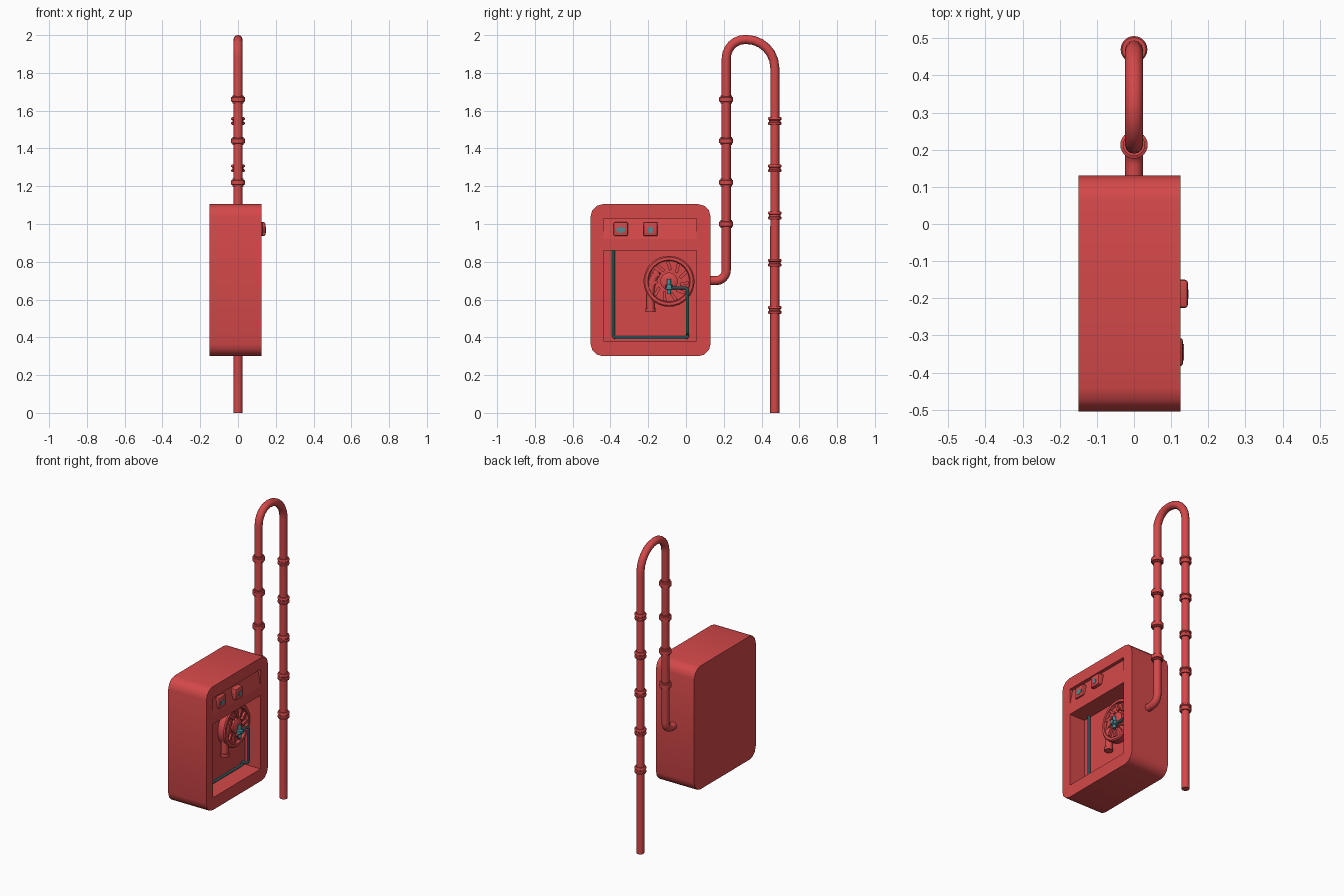
import bpy, bmesh, math
from mathutils import Vector, Matrix
from mathutils.geometry import interpolate_bezier

if "Cube" in bpy.data.objects:
    bpy.data.objects.remove(bpy.data.objects["Cube"])


def material(name, rgb):
    m = bpy.data.materials.new(name)
    m.use_nodes = True
    m.diffuse_color = (*rgb, 1)
    m.node_tree.nodes["Principled BSDF"].inputs["Base Color"].default_value = (*rgb, 1)
    return m


RED = material("red paint", (0.66, 0.065, 0.067))
TEAL = material("teal metal", (0.08, 0.26, 0.30))
AXIS = {"x": Matrix.Rotation(math.pi / 2, 4, "Y"), "z": Matrix.Identity(4)}


def add(name, bm, mat, smooth=True):
    me = bpy.data.meshes.new(name)
    bmesh.ops.recalc_face_normals(bm, faces=bm.faces)
    bm.to_mesh(me)
    bm.free()
    ob = bpy.data.objects.new(name, me)
    bpy.context.collection.objects.link(ob)
    me.materials.append(mat)
    if smooth:
        shade(ob)
    return ob


def select(ob):
    bpy.ops.object.select_all(action="DESELECT")
    ob.select_set(True)
    bpy.context.view_layer.objects.active = ob


def shade(ob):
    select(ob)
    bpy.ops.object.shade_smooth_by_angle(angle=math.radians(40))


def block(name, lo, hi, mat, bevel=0, axis=None, segments=2):
    """Box between two corners; bevels all edges or those along one axis."""
    lo, hi = Vector(lo), Vector(hi)
    bm = bmesh.new()
    bmesh.ops.create_cube(bm, size=1)
    bmesh.ops.scale(bm, vec=hi - lo, verts=bm.verts)
    bmesh.ops.translate(bm, vec=(lo + hi) / 2, verts=bm.verts)
    if bevel:
        edges = [e for e in bm.edges if axis is None
                 or abs((e.verts[0].co - e.verts[1].co)[axis]) > 1e-4]
        bmesh.ops.bevel(bm, geom=edges, offset=bevel, segments=segments,
                        profile=0.5, affect="EDGES")
    return add(name, bm, mat)


def lathe(name, profile, loc, mat, axis="z", sides=24):
    """Turn (radius, height) points about an axis."""
    bm = bmesh.new()
    vs = [bm.verts.new((r, 0, h)) for r, h in profile]
    es = [bm.edges.new(p) for p in zip(vs, vs[1:])]
    bmesh.ops.spin(bm, geom=vs + es, cent=(0, 0, 0), axis=(0, 0, 1),
                   angle=math.tau, steps=sides)
    bmesh.ops.remove_doubles(bm, verts=bm.verts, dist=1e-5)
    bm.transform(Matrix.Translation(loc) @ AXIS[axis])
    return add(name, bm, mat)


def pipe(name, points, radius, bends, mat, res=4):
    """Round tube through points, each inner corner rounded by its bend size."""
    pts = [Vector(p) for p in points]
    path = [pts[0]]
    for a, c, b, r in zip(pts, pts[1:], pts[2:], bends):
        u, v = (a - c).normalized() * r, (b - c).normalized() * r
        path += interpolate_bezier(c + u, c + u * 0.45, c + v * 0.45, c + v, 7)
    path.append(pts[-1])
    cu = bpy.data.curves.new(name, "CURVE")
    cu.dimensions = "3D"
    cu.bevel_depth, cu.bevel_resolution, cu.use_fill_caps = radius, res, True
    sp = cu.splines.new("POLY")
    sp.points.add(len(path) - 1)
    for p, co in zip(sp.points, path):
        p.co = (*co, 1)
    ob = bpy.data.objects.new(name, cu)
    bpy.context.collection.objects.link(ob)
    cu.materials.append(mat)
    select(ob)
    bpy.ops.object.convert(target="MESH")
    shade(bpy.context.object)


def cut(ob, cutter):
    mod = ob.modifiers.new("cut", "BOOLEAN")
    mod.operation, mod.solver, mod.object = "DIFFERENCE", "EXACT", cutter
    select(ob)
    bpy.ops.object.modifier_apply(modifier=mod.name)
    bpy.data.objects.remove(cutter)


# Cabinet with an open bay and a sloping control panel
FACE, BACK = 0.125, 0.012
cabinet = block("cabinet", (-0.15, -0.505, 0.3), (FACE, 0.13, 1.105), RED, 0.065, 0, 3)
cut(cabinet, block("bay_cutter", (BACK, -0.437, 0.38), (0.2, 0.055, 0.86), RED))
wedge = block("panel_cutter", (FACE, -0.437, 0.92), (0.2, 0.055, 1.03), RED)
for v in wedge.data.vertices:
    if v.co.x < 0.15 and v.co.z > 1:
        v.co.x -= 0.022
cut(cabinet, wedge)
shade(cabinet)

# Panel buttons with small metal symbols
for name, y, top in (("left_button", -0.345, 0.132), ("right_button", -0.188, 0.145)):
    block(name, (0.1, y - 0.038, 0.936), (top, y + 0.038, 1.01), RED, 0.008)
    wide = 0.022 if name == "left_button" else 0.012
    block(name + "_symbol_bar", (top - 0.002, y - wide, 0.96), (top + 0.002, y + wide, 0.978), TEAL)
    block(name + "_symbol_stem", (top - 0.002, y - 0.01, 0.953), (top + 0.002, y + 0.01, 0.985), TEAL)

# Fan housing with rim, radial blades and outlet
FY, FZ = -0.09, 0.697
lathe("fan_housing", [(0, 0), (0.135, 0), (0.135, 0.045), (0.128, 0.052), (0.112, 0.052),
                      (0.108, 0.035), (0, 0.035)], (BACK - 0.004, FY, FZ), RED, "x", 32)
bm = bmesh.new()
for i in range(11):
    spin = Matrix.Rotation(math.tau * i / 11, 4, "X")
    place = Matrix.Translation((BACK + 0.036, FY, FZ)) @ spin
    slant = Matrix.Translation((0, 0, 0.083)) @ Matrix.Rotation(0.35, 4, "X")
    bmesh.ops.create_cube(bm, size=1, matrix=place @ slant @ Matrix.Diagonal((0.018, 0.016, 0.05, 1)))
add("fan_blades", bm, RED, False)
lathe("fan_hub", [(0, 0), (0.046, 0), (0.046, 0.018), (0.036, 0.024), (0, 0.024)],
      (BACK + 0.028, FY, FZ), RED, "x")
pipe("fan_outlet", [(0.035, -0.15, 0.75), (0.035, -0.188, 0.69), (0.035, -0.188, 0.545)],
     0.022, [0.05], RED)
lathe("outlet_collar", [(0, 0), (0.026, 0), (0.026, 0.02), (0, 0.02)], (0.038, -0.188, 0.535), RED)

# Metal valve and feed line
lathe("valve_spindle", [(0, 0), (0.014, 0), (0.014, 0.05), (0, 0.05)],
      (BACK + 0.035, FY, 0.668), TEAL, "x", 16)
lathe("valve_body", [(0, 0), (0.011, 0), (0.011, 0.02), (0.019, 0.024), (0.019, 0.046),
                     (0.01, 0.05), (0.01, 0.078), (0, 0.078)], (0.075, FY, 0.63), TEAL, "z", 16)
pipe("feed_line", [(0.07, FY, 0.662), (0.07, 0.008, 0.662), (0.07, 0.008, 0.42),
                   (0.024, 0.008, 0.42), (0.024, 0.008, 0.398), (0.024, -0.383, 0.398),
                   (0.024, -0.383, 0.862)], 0.008, [0.015, 0.015, 0.01, 0.01, 0.012, 0.012], TEAL, 2)

# Main pipe rising from the cabinet and returning to the ground
NEAR, FAR = 0.213, 0.47
pipe("main_pipe", [(0, 0.1, 0.7), (0, NEAR, 0.7), (0, NEAR, 1.977), (0, FAR, 1.977), (0, FAR, 0)],
     0.024, [0.055, 0.1, 0.15], RED)

# Pipe couplings: two rims either side of a groove
RIMS = [(0.02, -0.021), (0.032, -0.021), (0.036, -0.015), (0.036, -0.008), (0.03, -0.004),
        (0.03, 0.004), (0.036, 0.008), (0.036, 0.015), (0.032, 0.021), (0.02, 0.021)]
BAND = [(0.02, -0.021), (0.03, -0.021), (0.03, -0.014), (0.037, -0.011), (0.037, 0.011),
        (0.03, 0.014), (0.03, 0.021), (0.02, 0.021)]
for i in range(4):
    lathe(f"near_coupling_{i + 1}", BAND, (0, NEAR, 1.0 + 0.22 * i), RED)
for i in range(5):
    lathe(f"far_coupling_{i + 1}", RIMS, (0, FAR, 0.545 + 0.25 * i), RED)
